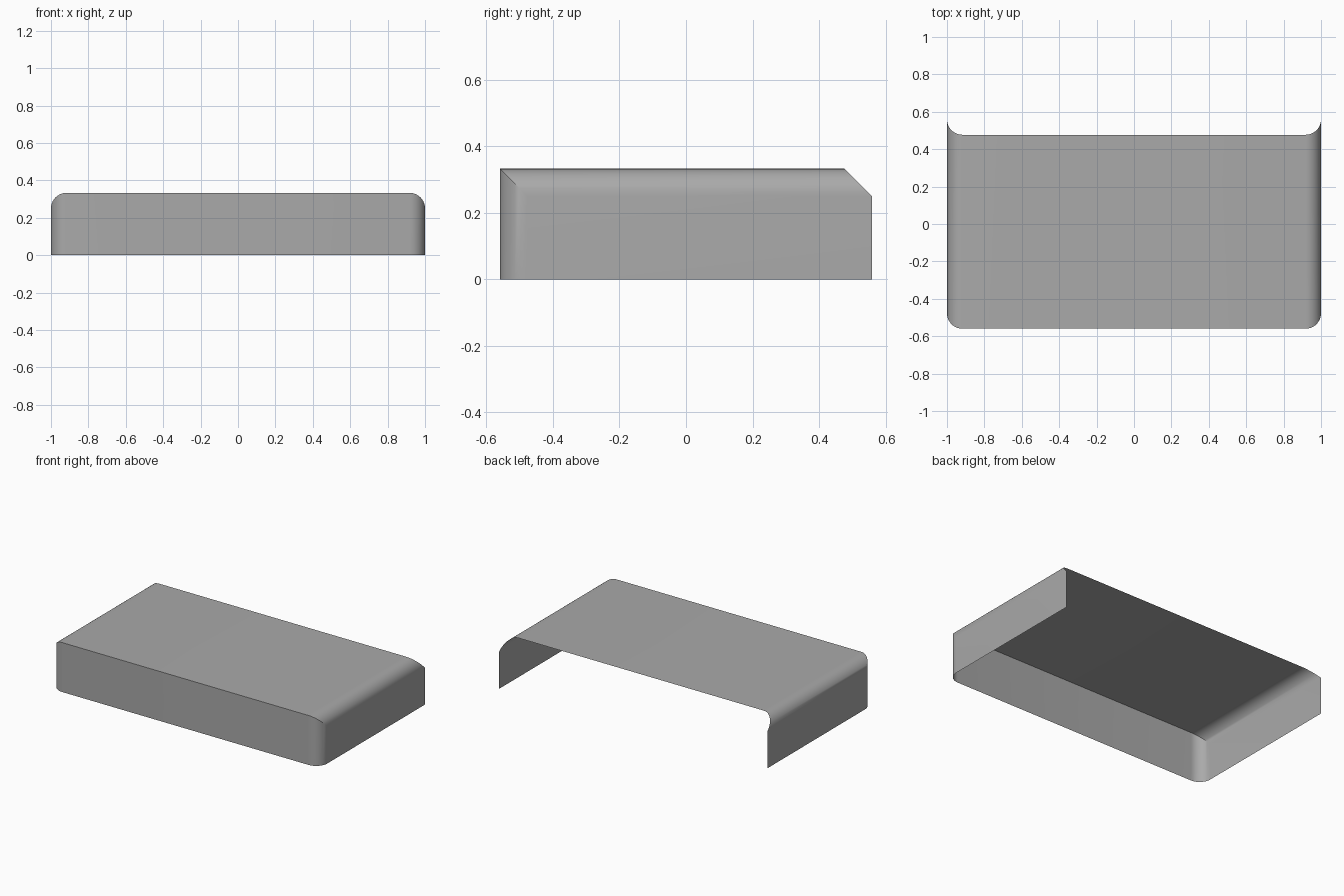
import bpy, bmesh, math

cube = bpy.data.objects.get("Cube")
if cube:
    bpy.data.objects.remove(cube, do_unlink=True)

HALF_X, HALF_Y, HEIGHT = 1.0, 0.56, 0.333
RADIUS, SEGMENTS = 0.083, 10

# One plain grey for the whole cover
grey = bpy.data.materials.new("plain grey")
grey.use_nodes = True
color = (0.4, 0.4, 0.4, 1)
grey.diffuse_color = color
grey.node_tree.nodes["Principled BSDF"].inputs["Base Color"].default_value = color

# Quarter-round stations: x position and how far the fillet drops there
right = []
for i in range(SEGMENTS + 1):
    a = i / SEGMENTS * math.pi / 2
    right.append((HALF_X - RADIUS + RADIUS * math.sin(a), RADIUS * (1 - math.cos(a))))
stations = [(-x, d) for x, d in reversed(right)] + right

bm = bmesh.new()

# Each column runs up the front wall, over the mitred edge, to the open back
columns = []
for x, drop in stations:
    front, top = -HALF_Y + drop, HEIGHT - drop
    back = HALF_Y - RADIUS + drop
    columns.append([bm.verts.new(p) for p in
                    ((x, front, 0), (x, front, top), (x, back, top))])

# Front wall and roof strips with their rounded ends
for a, b in zip(columns, columns[1:]):
    for k in range(2):
        bm.faces.new((a[k], b[k], b[k + 1], a[k + 1]))

# Flat side walls
for column, flip in ((columns[0], True), (columns[-1], False)):
    low, corner, back = column
    foot = bm.verts.new((back.co.x, HALF_Y, 0))
    wall = [low, foot, back, corner]
    bm.faces.new(wall[::-1] if flip else wall)

mesh = bpy.data.meshes.new("open_cover")
bm.to_mesh(mesh)
bm.free()
mesh.materials.append(grey)
cover = bpy.data.objects.new("open_cover", mesh)
bpy.context.collection.objects.link(cover)

# Smooth fillets, crisp front mitre
bpy.ops.object.select_all(action="DESELECT")
cover.select_set(True)
bpy.context.view_layer.objects.active = cover
bpy.ops.object.shade_smooth_by_angle(angle=math.radians(30))
